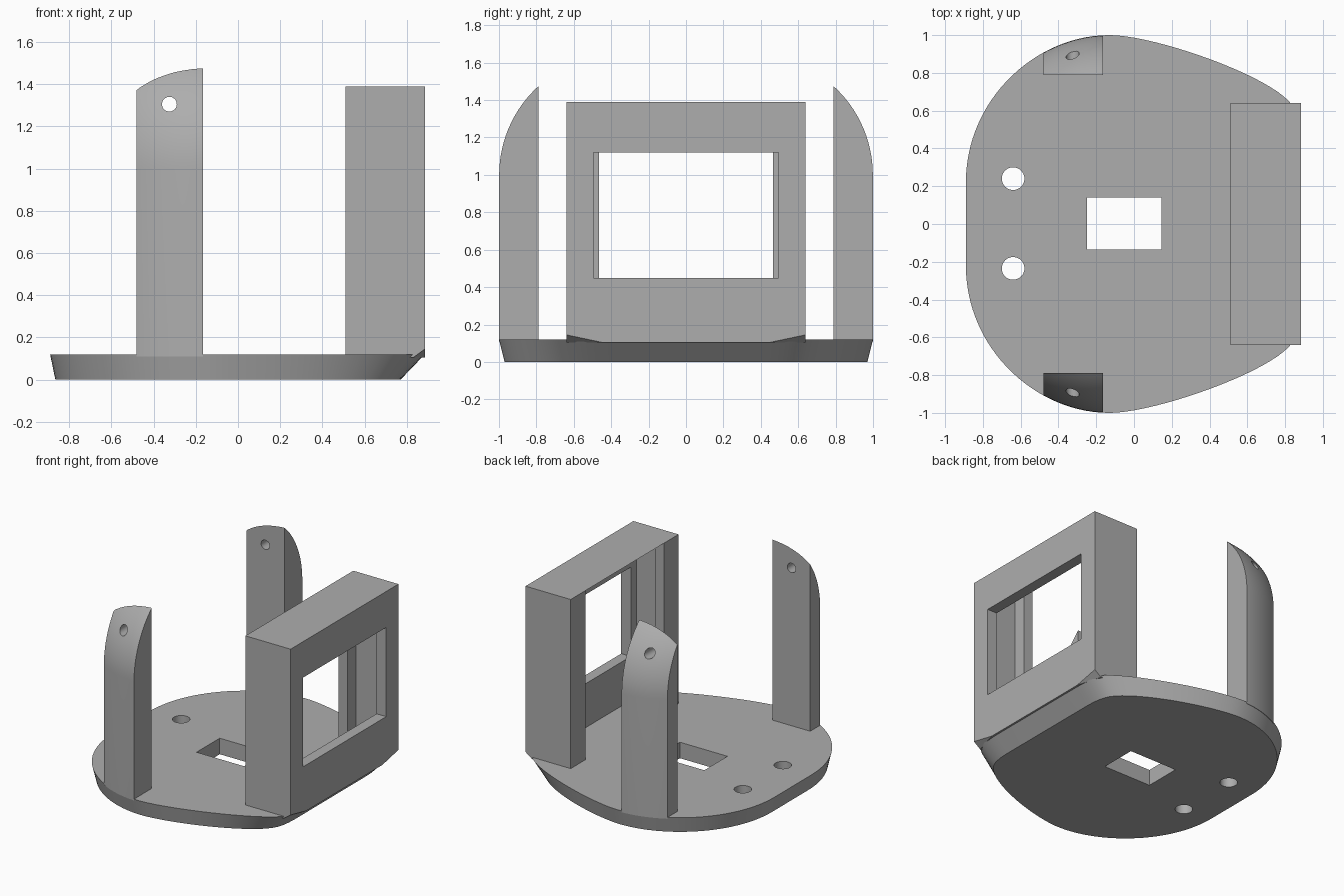
import bpy, bmesh, math
from mathutils import Vector
from mathutils.geometry import interpolate_bezier

cube = bpy.data.objects.get("Cube")
if cube:
    bpy.data.objects.remove(cube, do_unlink=True)

grey = bpy.data.materials.new("plain grey")
grey.use_nodes = True
grey.diffuse_color = (0.42, 0.42, 0.42, 1)
grey.node_tree.nodes["Principled BSDF"].inputs["Base Color"].default_value = (0.42, 0.42, 0.42, 1)


def finish(name, bm):
    bmesh.ops.recalc_face_normals(bm, faces=bm.faces)
    mesh = bpy.data.meshes.new(name)
    bm.to_mesh(mesh)
    bm.free()
    mesh.materials.append(grey)
    obj = bpy.data.objects.new(name, mesh)
    bpy.context.collection.objects.link(obj)
    return obj


def loft(rings):
    """Solid through matching rings of points, capped at both ends."""
    bm = bmesh.new()
    loops = [[bm.verts.new(p) for p in ring] for ring in rings]
    n = len(loops[0])
    for low, high in zip(loops, loops[1:]):
        for i in range(n):
            j = (i + 1) % n
            bm.faces.new((low[i], low[j], high[j], high[i]))
    bm.faces.new(loops[0])
    bm.faces.new(loops[-1])
    return bm


def block(name, lo, hi):
    corners = [(lo[0], lo[1]), (hi[0], lo[1]), (hi[0], hi[1]), (lo[0], hi[1])]
    return finish(name, loft([[(x, y, z) for x, y in corners] for z in (lo[2], hi[2])]))


def rod(name, centre, radius, depth, along_y=False):
    ring = [(radius * math.cos(a), radius * math.sin(a))
            for a in (math.tau * i / 32 for i in range(32))]
    bm = loft([[Vector((u, w, v) if along_y else (u, v, w)) + Vector(centre)
                for u, v in ring] for w in (-depth, depth)])
    return finish(name, bm)


def cut(obj, cutters):
    for c in cutters:
        mod = obj.modifiers.new("cut", "BOOLEAN")
        mod.operation, mod.solver, mod.object = "DIFFERENCE", "EXACT", c
    bpy.context.view_layer.update()
    done = obj.evaluated_get(bpy.context.evaluated_depsgraph_get())
    mesh = bpy.data.meshes.new_from_object(done)
    obj.modifiers.clear()
    obj.data = mesh
    for c in cutters:
        bpy.data.objects.remove(c, do_unlink=True)


def smooth(obj):
    bpy.ops.object.select_all(action="DESELECT")
    obj.select_set(True)
    bpy.context.view_layer.objects.active = obj
    bpy.ops.object.shade_smooth_by_angle(angle=math.radians(25))


def bezier(*pts, count=16):
    flat = [Vector((x, y, 0)) for x, y in pts]
    return [(p.x, p.y) for p in interpolate_bezier(*flat, count)]


# Half outline of the plate, from the rounded end to the box end
rear_arc = bezier((-0.89, 0.22), (-0.89, 0.66), (-0.52, 1.0), (-0.13, 1.0), count=28)
side_arc = bezier((-0.13, 1.0), (0.1, 1.0), (0.68, 0.80), (0.82, 0.65), count=20)
corner_arc = bezier((0.82, 0.65), (0.86, 0.61), (0.885, 0.55), (0.885, 0.42), count=8)
half = rear_arc + side_arc[1:] + corner_arc[1:]
outline = half + [(x, -y) for x, y in reversed(half)]


# Base plate, undercut most strongly at the box end
def undercut(x, y):
    return (x * 0.972 if x < 0 else x * (1 - 0.147 * x), y * 0.97, 0)


plate = finish("base_plate", loft([[undercut(x, y) for x, y in outline],
                                   [(x, y, 0.12) for x, y in outline]]))
cut(plate, [block("slot", (-0.25, -0.135, -0.1), (0.145, 0.14, 0.3)),
            rod("hole", (-0.64, 0.24, 0), 0.06, 0.3),
            rod("hole", (-0.64, -0.235, 0), 0.06, 0.3)])
smooth(plate)

# Box frame: a channel with inward lips, chamfered under its outer corners
side = [(0.885, 0.45), (0.885, 0.64), (0.83, 0.64), (0.51, 0.64), (0.51, 0.465),
        (0.585, 0.465), (0.585, 0.565), (0.805, 0.565)]
profile = side + [(x, -y) for x, y in reversed(side)]
bm = loft([[(x, y, z) for x, y in profile] for z in (0.105, 1.39)])
for v in bm.verts:
    if v.co.z < 0.2 and v.co.x > 0.88 and abs(v.co.y) > 0.6:
        v.co.z = 0.145
bmesh.ops.triangulate(bm, faces=[f for f in bm.faces if len(f.verts) > 5])
frame = finish("window_frame", bm)
cut(frame, [block("window", (0.7, -0.495, 0.45), (1.0, 0.495, 1.12))])


# Curved side posts: the plate outline raised, domed inward, then sliced flat
def dome(z, radius=0.642):
    return radius - math.sqrt(radius ** 2 - max(z - 1.0, 0) ** 2)


for name, mirror in (("left_side_post", 1), ("right_side_post", -1)):
    foot = rear_arc + [(0, 1.0), (0, 0.1), (-0.89, 0.1)]
    levels = [0.11] + [1 + 0.56 * i / 16 for i in range(17)]
    bm = loft([[(x, y - dome(z), z) for x, y in foot] for z in levels])
    for co, no in (((-0.48, 0, 0), (-1, 0, 0)), ((-0.165, 0, 0), (1, 0, 0)),
                   ((0, 0.788, 0), (0, -1, 0))):
        geom = bm.verts[:] + bm.edges[:] + bm.faces[:]
        res = bmesh.ops.bisect_plane(bm, geom=geom, plane_co=co, plane_no=no, clear_outer=True)
        rim = [e for e in res["geom_cut"] if isinstance(e, bmesh.types.BMEdge)]
        bmesh.ops.edgeloop_fill(bm, edges=rim)
    for v in bm.verts:
        v.co.y *= mirror
    post = finish(name, bm)
    cut(post, [rod("pin_hole", (-0.325, 0.9 * mirror, 1.305), 0.035, 0.4, along_y=True)])
    smooth(post)
